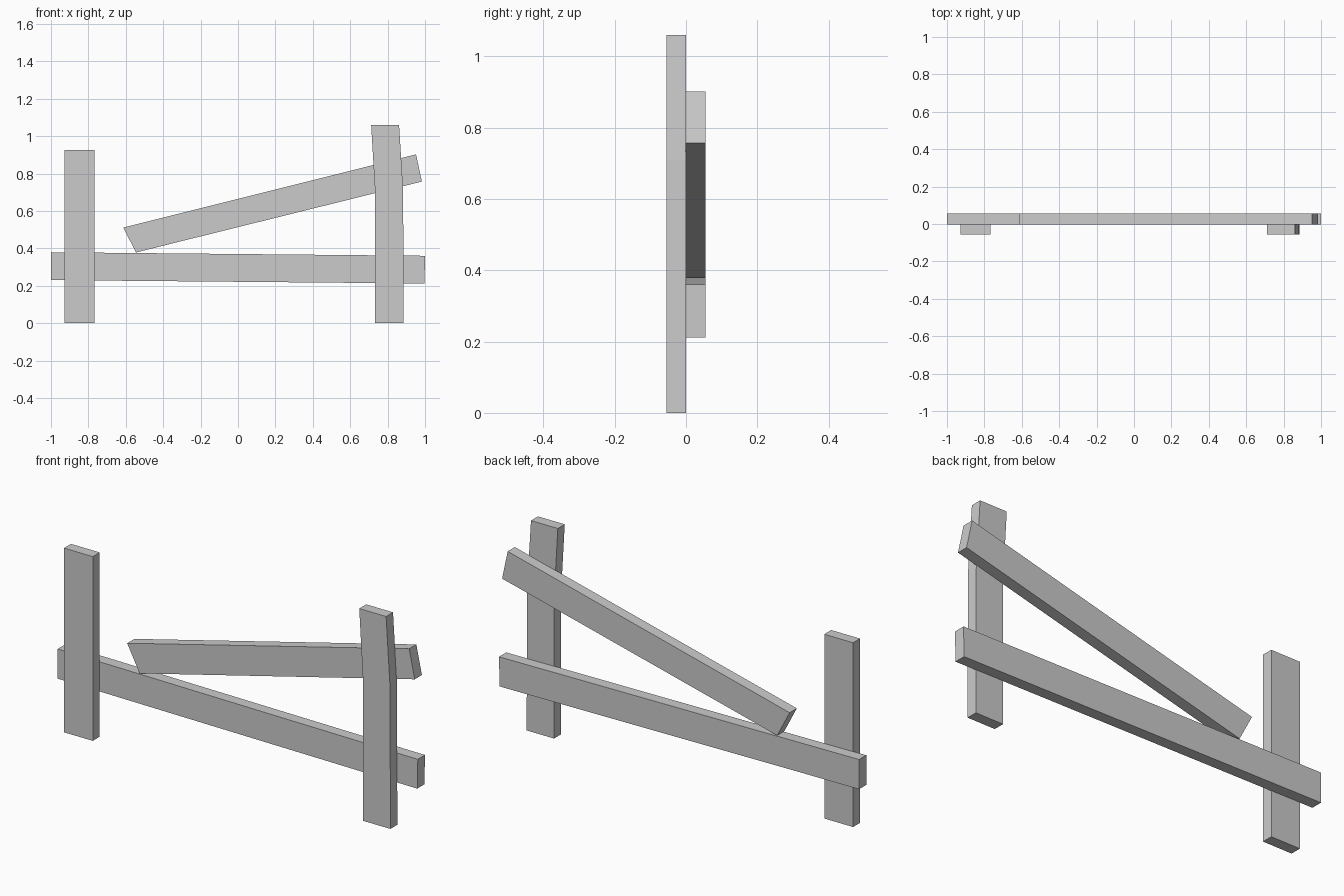
import bpy, bmesh

if "Cube" in bpy.data.objects:
    bpy.data.objects.remove(bpy.data.objects["Cube"])


def plank(name, outline, y0, y1):
    """Extrude an (x, z) outline from y0 back to y1."""
    bm = bmesh.new()
    face = bm.faces.new([bm.verts.new((x, y0, z)) for x, z in outline])
    ext = bmesh.ops.extrude_face_region(bm, geom=[face])
    moved = [v for v in ext["geom"] if isinstance(v, bmesh.types.BMVert)]
    bmesh.ops.translate(bm, verts=moved, vec=(0, y1 - y0, 0))
    bmesh.ops.recalc_face_normals(bm, faces=bm.faces)
    mesh = bpy.data.meshes.new(name)
    bm.to_mesh(mesh)
    bm.free()
    obj = bpy.data.objects.new(name, mesh)
    bpy.context.collection.objects.link(obj)
    return obj


POST_Y = (-0.055, 0.0)    # posts stand in front
RAIL_Y = (-0.002, 0.055)  # rails are nailed on behind

# upright posts, the right one bent near the top
plank("left_post", [(-0.928, 0), (-0.768, 0), (-0.768, 0.925), (-0.928, 0.925)], *POST_Y)
plank("right_post", [(0.733, 0), (0.885, 0), (0.883, 0.71), (0.861, 1.06),
                     (0.712, 1.06), (0.733, 0.70)], *POST_Y)

# lower rail, sagging slightly to the right
plank("lower_rail", [(-1, 0.23), (0.997, 0.212), (1, 0.36), (-1, 0.379)], *RAIL_Y)

# upper rail, fallen at its left end onto the lower rail
plank("fallen_rail", [(-0.545, 0.378), (0.983, 0.757), (0.952, 0.902),
                      (-0.614, 0.511)], *RAIL_Y)
